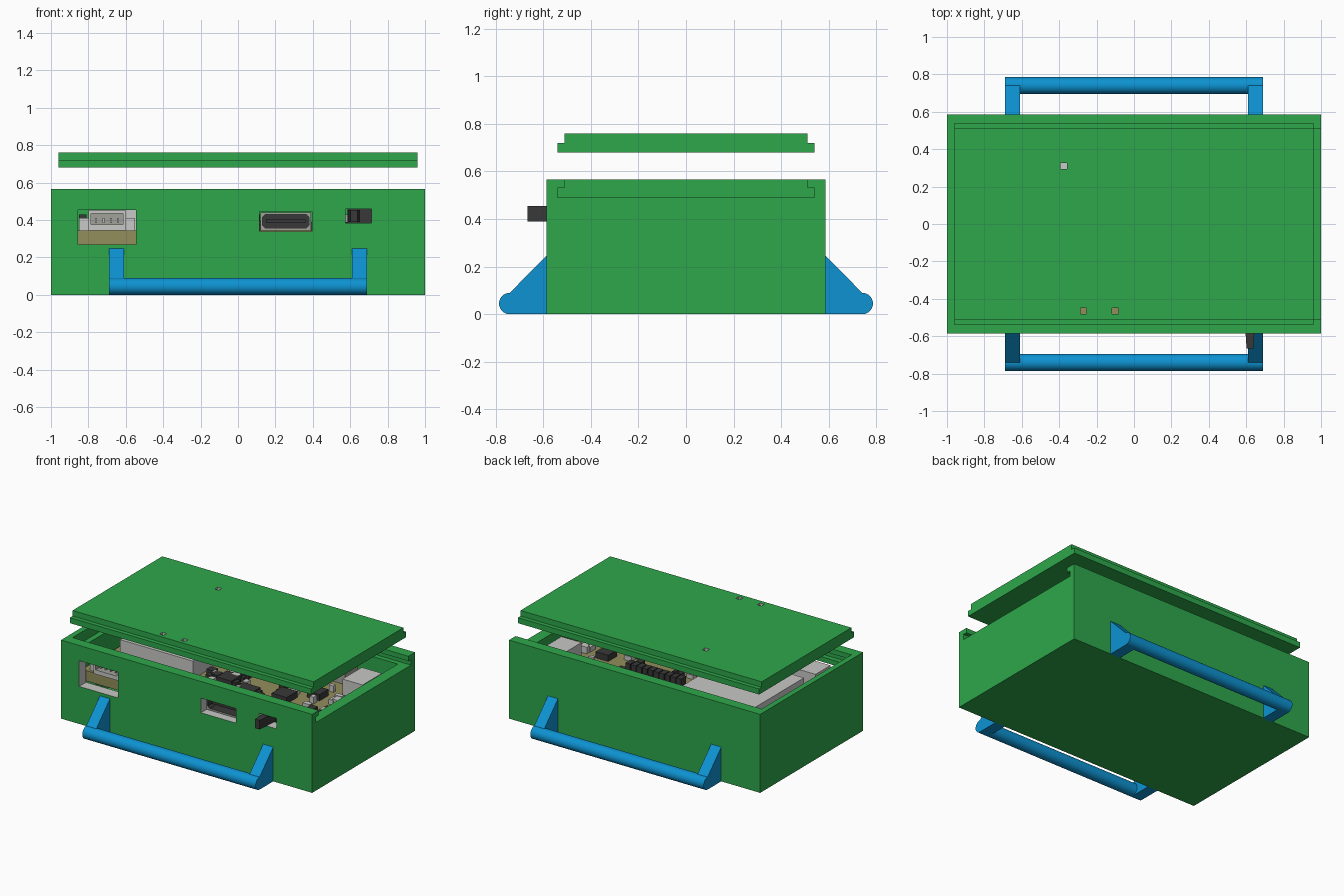
import bpy, bmesh, math, random
from mathutils import Vector

random.seed(4)
cube = bpy.data.objects.get("Cube")
if cube:
    bpy.data.objects.remove(cube, do_unlink=True)


def material(name, r, g, b):
    m = bpy.data.materials.new(name)
    m.use_nodes = True
    m.diffuse_color = (r, g, b, 1)
    m.node_tree.nodes["Principled BSDF"].inputs["Base Color"].default_value = (r, g, b, 1)
    return m


GREEN = material("case green", 0.027, 0.39, 0.07)
BLUE = material("handle blue", 0.004, 0.29, 0.64)
OLIVE = material("board olive", 0.29, 0.27, 0.105)
BLACK = material("chip black", 0.04, 0.04, 0.04)
LIGHT = material("light grey", 0.58, 0.58, 0.57)
METAL = material("metal grey", 0.36, 0.36, 0.33)


def finish(bm, name, mats):
    bmesh.ops.recalc_face_normals(bm, faces=bm.faces)
    me = bpy.data.meshes.new(name)
    bm.to_mesh(me)
    bm.free()
    for m in mats:
        me.materials.append(m)
    ob = bpy.data.objects.new(name, me)
    bpy.context.collection.objects.link(ob)
    return ob


def add_box(bm, x, y, z):
    vs = bmesh.ops.create_cube(bm, size=1)["verts"]
    for v in vs:
        v.co = Vector([a + (b - a) * (c + 0.5) for (a, b), c in zip((x, y, z), v.co)])
    return vs


def box(name, x, y, z, *mats):
    bm = bmesh.new()
    add_box(bm, x, y, z)
    return finish(bm, name, mats)


def add_prism(bm, profile, x0, x1):
    """Extrude a y-z profile along x."""
    face = bm.faces.new([bm.verts.new((x0, y, z)) for y, z in profile])
    ext = bmesh.ops.extrude_face_region(bm, geom=[face])["geom"]
    bmesh.ops.translate(bm, vec=(x1 - x0, 0, 0),
                        verts=[g for g in ext if isinstance(g, bmesh.types.BMVert)])


def prism(name, profile, x0, x1, *mats):
    bm = bmesh.new()
    add_prism(bm, profile, x0, x1)
    return finish(bm, name, mats)


def cut(target, cutter, tint=0):
    """Subtract the cutter; tint picks the colour slot of the cut faces."""
    for p in cutter.data.polygons:
        p.material_index = tint
    mod = target.modifiers.new("cut", "BOOLEAN")
    mod.operation, mod.solver, mod.object = "DIFFERENCE", "EXACT", cutter
    bpy.context.view_layer.objects.active = target
    bpy.ops.object.modifier_apply(modifier=mod.name)
    bpy.data.objects.remove(cutter, do_unlink=True)


def stepped(z0, z1, z2):
    """T-shaped section shared by the lid and its sliding slot."""
    right = [(0.54, z0), (0.54, z1), (0.51, z1), (0.51, z2)]
    return right + [(-y, z) for y, z in reversed(right)]


# Case: hollow box with a slot that is open on the +x end
case = box("case", (-1, 1), (-0.585, 0.585), (0, 0.565), GREEN, LIGHT)
cut(case, box("cavity", (-0.92, 0.92), (-0.505, 0.505), (0.08, 0.52), GREEN, LIGHT))
cut(case, prism("slot", stepped(0.49, 0.53, 0.62), -0.96, 1.1, GREEN, LIGHT))

# Front openings for the plug, the video port and the switch
for x, z in (((-0.855, -0.545), (0.27, 0.455)),
             ((0.115, 0.395), (0.34, 0.445)),
             ((0.575, 0.715), (0.385, 0.46))):
    cut(case, box("opening", x, (-0.7, -0.48), z, GREEN, LIGHT), 1)

# Raised lid with three small holes
lid = prism("lid", stepped(0.68, 0.72, 0.76), -0.96, 0.96, GREEN, LIGHT)
for x, y in ((-0.375, 0.31), (-0.27, -0.465), (-0.10, -0.465)):
    cut(lid, box("hole", (x - 0.017, x + 0.017), (y - 0.017, y + 0.017), (0.6, 0.8),
                 GREEN, LIGHT), 1)

# Handles: round bar on two triangular arms, front and back
for side, label in ((-1, "front"), (1, "back")):
    ring = [(side * (0.74 + 0.045 * math.cos(t)), 0.045 + 0.045 * math.sin(t))
            for t in (math.tau * i / 40 for i in range(40))]
    bar = prism(label + "_handle_bar", ring, -0.69, 0.69, BLUE)
    bpy.ops.object.select_all(action="DESELECT")
    bar.select_set(True)
    bpy.context.view_layer.objects.active = bar
    bpy.ops.object.shade_smooth_by_angle()
    arm = [(0.58, 0), (0.74, 0), (0.74, 0.09), (0.585, 0.247), (0.58, 0.247)]
    bm = bmesh.new()
    for s in (-1, 1):
        add_prism(bm, [(side * y, z) for y, z in arm], s * 0.61, s * 0.69)
    finish(bm, label + "_handle_arms", [BLUE])

# Circuit board on four posts
TOP = 0.345
box("circuit_board", (-0.9, 0.9), (-0.49, 0.49), (0.27, TOP), OLIVE)
bm = bmesh.new()
for sx in (-0.84, 0.84):
    for sy in (-0.43, 0.43):
        add_box(bm, (sx - 0.04, sx + 0.04), (sy - 0.04, sy + 0.04), (0.08, 0.27))
finish(bm, "board_posts", [GREEN])

# Shielded module
box("shield_module", (-0.8, -0.22), (-0.2, 0.4), (TOP, 0.475), LIGHT)

# White plug socket with recess, pins and side tabs
socket = box("plug_socket", (-0.8, -0.6), (-0.5, -0.33), (TOP, 0.45), LIGHT, METAL)
cut(socket, box("recess", (-0.785, -0.615), (-0.6, -0.4), (0.375, 0.435), LIGHT, METAL), 1)
bm = bmesh.new()
for i in range(4):
    x = -0.76 + i * 0.04
    add_box(bm, (x - 0.005, x + 0.005), (-0.48, -0.39), (0.385, 0.41))
finish(bm, "socket_pins", [LIGHT])
bm = bmesh.new()
for x in ((-0.85, -0.8), (-0.6, -0.55)):
    add_box(bm, x, (-0.47, -0.38), (TOP, 0.41))
finish(bm, "socket_tabs", [LIGHT])
box("small_black_part", (-0.85, -0.81), (-0.44, -0.37), (0.41, 0.43), BLACK)

# Video port: metal shell, dark mouth and tongue
port = box("video_port", (0.12, 0.39), (-0.53, -0.3), (TOP, 0.44), METAL, BLACK)
mouth = prism("mouth", [(-0.6, 0.357), (-0.36, 0.357), (-0.36, 0.43), (-0.6, 0.43)],
              0.13, 0.38, METAL, BLACK)
bm = bmesh.new()
bm.from_mesh(mouth.data)
bmesh.ops.bevel(bm, geom=[e for e in bm.edges if abs(e.verts[0].co.y - e.verts[1].co.y) > 0.1],
                offset=0.015, segments=1, affect="EDGES")
bm.to_mesh(mouth.data)
bm.free()
cut(port, mouth, 1)
box("video_port_tongue", (0.15, 0.36), (-0.51, -0.35), (0.385, 0.403), BLACK)

# Slide switch with a tapered lever through the front
box("switch_body", (0.585, 0.73), (-0.5, -0.38), (TOP, 0.465), BLACK)
bm = bmesh.new()
for v in add_box(bm, (0.59, 0.65), (-0.665, -0.49), (0.39, 0.455)):
    if v.co.y < -0.6:
        v.co.x += 0.012 if v.co.x < 0.62 else -0.012
finish(bm, "switch_lever", [BLACK])

# Larger connectors, header strip and chips on the board
box("side_connector", (0.72, 0.88), (0.16, 0.38), (TOP, 0.46), LIGHT)
box("back_socket", (0.5, 0.64), (0.3, 0.45), (TOP, 0.43), METAL)
bm = bmesh.new()
for i in range(10):
    x = -0.1 + i * 0.045
    add_box(bm, (x, x + 0.038), (0.14, 0.2), (TOP, 0.43))
finish(bm, "header_strip", [BLACK])
bm = bmesh.new()
for x, y, s in ((0.2, -0.2, 0.07), (0.44, -0.1, 0.06), (0, -0.1, 0.06), (-0.1, 0.35, 0.06),
                (0.6, 0.05, 0.05), (0.3, 0.36, 0.05)):
    add_box(bm, (x - s, x + s), (y - s, y + s), (TOP, 0.39))
finish(bm, "main_chips", [BLACK])

# Scattered small parts
for name, mat, count in (("small_chips", BLACK, 40), ("small_metal_parts", LIGHT, 30)):
    bm = bmesh.new()
    for i in range(count):
        x, y = random.uniform(-0.18, 0.85), random.uniform(-0.27, 0.45)
        w, d, h = (random.uniform(0.01, 0.03) for _ in range(3))
        add_box(bm, (x - w, x + w), (y - d, y + d), (TOP, TOP + h + 0.02))
    finish(bm, name, [mat])
